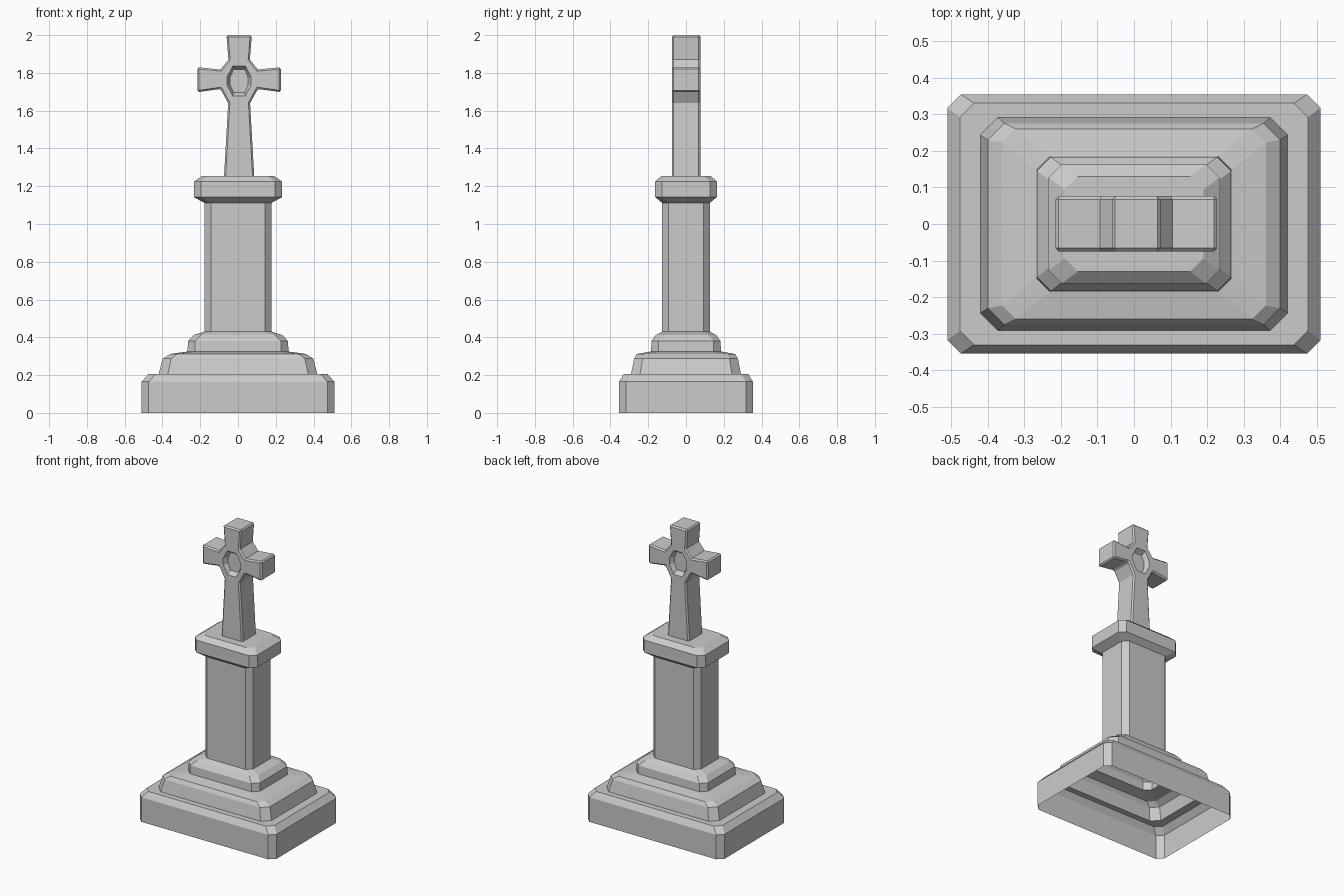
import bpy, bmesh
from mathutils import Matrix

if "Cube" in bpy.data.objects:
    bpy.data.objects.remove(bpy.data.objects["Cube"])


def ring(hx, hy, cx, cy):
    # rectangle with cut corners, counter-clockwise
    return [(hx, -hy + cy), (hx, hy - cy), (hx - cx, hy), (-hx + cx, hy),
            (-hx, hy - cy), (-hx, -hy + cy), (-hx + cx, -hy), (hx - cx, -hy)]


def finish(name, bm):
    me = bpy.data.meshes.new(name)
    bm.to_mesh(me)
    bm.free()
    ob = bpy.data.objects.new(name, me)
    bpy.context.collection.objects.link(ob)
    return ob


def loft(bm, rows, bottom=False, top=False):
    # rows: (height, half x, half y, corner x, corner y)
    loops = [[bm.verts.new((x, y, r[0])) for x, y in ring(*r[1:])] for r in rows]
    for a, b in zip(loops, loops[1:]):
        for i in range(8):
            j = (i + 1) % 8
            bm.faces.new((a[i], a[j], b[j], b[i]))
    if bottom:
        bm.faces.new(loops[0][::-1])
    if top:
        bm.faces.new(loops[-1])
    return [v for lp in loops for v in lp]


def stone(name, rows, top=False):
    bm = bmesh.new()
    loft(bm, [(z, hx, hy, c, c) for z, hx, hy, c in rows], top=top)
    return finish(name, bm)


# Stepped base, open underneath
stone("plinth", [(0, .51, .354, .037), (.165, .51, .354, .037),
                 (.205, .475, .33, .038), (.205, .42, .291, .048)])
stone("middle_step", [(.205, .42, .291, .048), (.287, .399, .275, .045),
                      (.312, .36, .26, .037), (.325, .267, .185, .038)])
stone("upper_step", [(.325, .267, .185, .038), (.38, .265, .183, .038),
                     (.412, .235, .16, .038), (.43, .178, .126, .034)])

# Column and its cap
stone("column", [(.43, .178, .126, .034), (1.112, .178, .126, .034)])
stone("column_cap", [(1.112, .178, .126, .034), (1.142, .233, .163, .036),
                     (1.225, .233, .163, .036), (1.255, .19, .13, .036)], top=True)

# Cross: half outline mirrored and extruded through its depth
half = [(.081, 1.235), (.058, 1.64), (.099, 1.715), (.221, 1.698),
        (.221, 1.83), (.099, 1.818), (.057, 1.87), (.067, 2.0)]
outline = half + [(-x, z) for x, z in reversed(half)]
bm = bmesh.new()
face = bm.faces.new([bm.verts.new((x + .006, -.075, z)) for x, z in outline])
ext = bmesh.ops.extrude_face_region(bm, geom=[face])
bmesh.ops.translate(bm, vec=(0, .151, 0),
                    verts=[g for g in ext["geom"] if isinstance(g, bmesh.types.BMVert)])
bmesh.ops.recalc_face_normals(bm, faces=bm.faces)
cross = finish("cross", bm)
bev = cross.modifiers.new("edges", 'BEVEL')
bev.width = .009
bev.segments = 1
bev.limit_method = 'ANGLE'
bev.angle_limit = 1.2

# Sloped eight-sided recess on both faces of the cross
bm = bmesh.new()
for s in (1, -1):
    vs = loft(bm, [(.045, .048, .061, .018, .042), (.075, .064, .08, .031, .058),
                   (.085, .0693, .0863, .0353, .0633)], True, True)
    bmesh.ops.transform(bm, verts=vs, matrix=Matrix.Translation((.006, 0, 1.757))
                        @ Matrix.Rotation(s * 1.5707963, 4, 'X'))
bmesh.ops.recalc_face_normals(bm, faces=bm.faces)
cutter = finish("recess_cutter", bm)
cutter.hide_render = True
cutter.display_type = 'WIRE'
cut = cross.modifiers.new("recess", 'BOOLEAN')
cut.operation = 'DIFFERENCE'
cut.solver = 'EXACT'
cut.object = cutter
